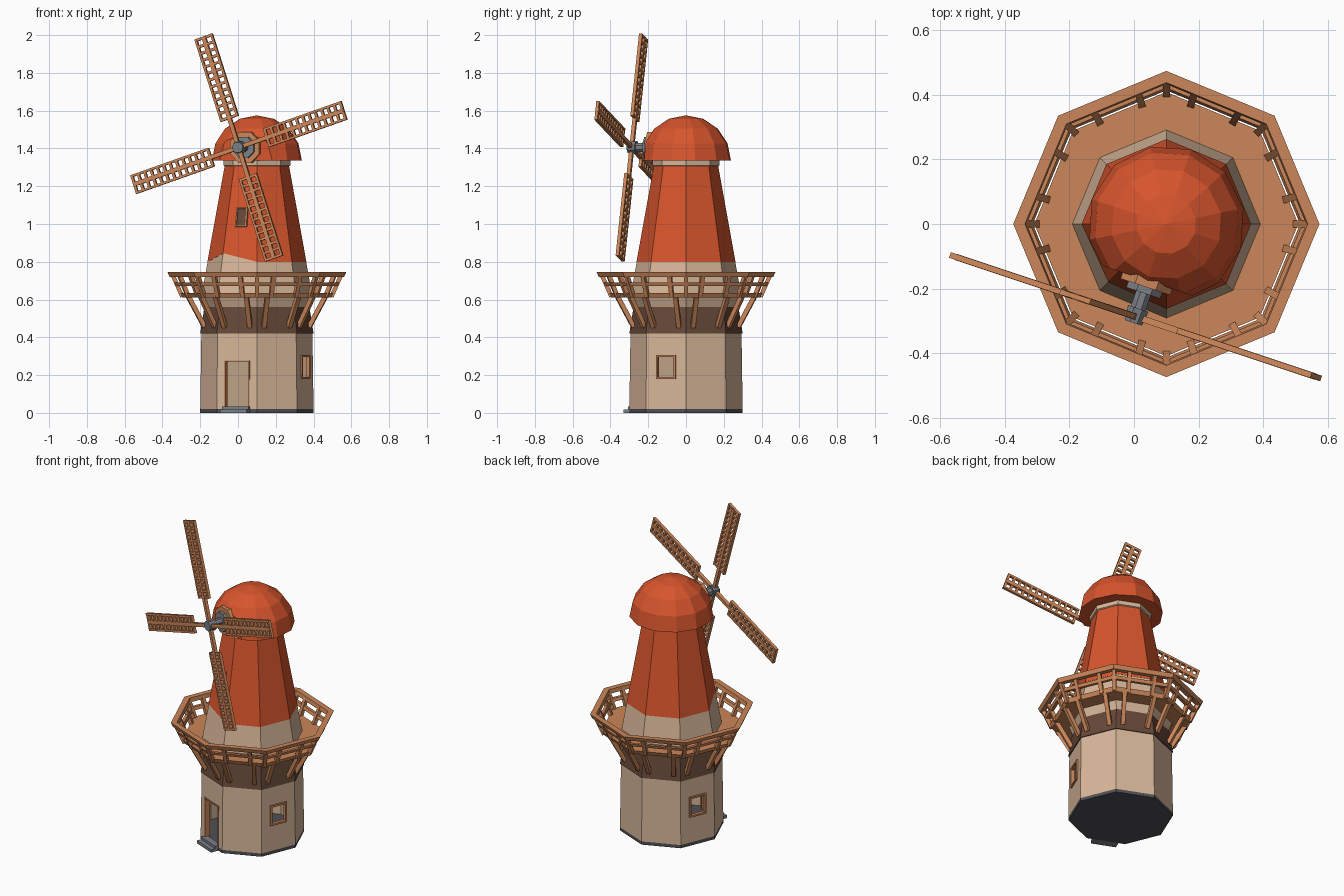
import bpy, bmesh
from math import sin, cos, pi, radians
from mathutils import Matrix, Vector

if "Cube" in bpy.data.objects:
    bpy.data.objects.remove(bpy.data.objects["Cube"])

CX = 0.10                     # tower axis
APO = cos(pi / 8)             # octagon apothem factor


def material(name, rgb):
    m = bpy.data.materials.new(name)
    m.diffuse_color = (*rgb, 1)
    m.use_nodes = True
    m.node_tree.nodes["Principled BSDF"].inputs["Base Color"].default_value = m.diffuse_color
    return m


RED = material("red_roof", (0.68, 0.09, 0.026))
WOOD = material("light_wood", (0.60, 0.24, 0.10))
BROWN = material("dark_brown", (0.13, 0.065, 0.04))
BEIGE = material("plaster", (0.68, 0.47, 0.32))
STONE = material("dark_stone", (0.08, 0.08, 0.09))
STEEL = material("steel", (0.20, 0.22, 0.24))


def finish(name, bm, mat, closed=True):
    if closed:
        bmesh.ops.recalc_face_normals(bm, faces=bm.faces)
    me = bpy.data.meshes.new(name)
    bm.to_mesh(me)
    bm.free()
    ob = bpy.data.objects.new(name, me)
    bpy.context.collection.objects.link(ob)
    if mat:
        me.materials.append(mat)
    return ob


def frame(deg):
    """Local -y points outward from the tower axis at this compass angle."""
    return Matrix.Translation((CX, 0, 0)) @ Matrix.Rotation(radians(deg - 270), 4, 'Z')


def lathe(name, profile, mat, n=8, turn=0.0, closed=True):
    bm = bmesh.new()
    rings = [[bm.verts.new((CX + r * cos(2 * pi * i / n + turn), r * sin(2 * pi * i / n + turn), z))
              for i in range(n)] for r, z in profile]
    for a, b in zip(rings, rings[1:]):
        for i in range(n):
            k = (i + 1) % n
            bm.faces.new((a[i], a[k], b[k], b[i]))
    bmesh.ops.remove_doubles(bm, verts=bm.verts, dist=1e-5)
    return finish(name, bm, mat, closed)


def box(bm, lo, hi, M=Matrix()):
    lo, hi = Vector(lo), Vector(hi)
    S = Matrix.Diagonal((*(hi - lo), 1))
    bmesh.ops.create_cube(bm, size=1, matrix=M @ Matrix.Translation((lo + hi) / 2) @ S)


def beam(bm, p, q, w, M=Matrix()):
    p, q = Vector(p), Vector(q)
    d = q - p
    R = d.to_track_quat('Z', 'X').to_matrix().to_4x4()
    S = Matrix.Diagonal((w, w, d.length, 1))
    bmesh.ops.create_cube(bm, size=1, matrix=M @ Matrix.Translation((p + q) / 2) @ R @ S)


def rod(bm, d0, d1, r0, r1, n, M, z):
    """Cylinder or cone lying along the local -y axis between two distances."""
    T = Matrix.Translation((0, -(d0 + d1) / 2, z)) @ Matrix.Rotation(pi / 2, 4, 'X')
    T = T @ Matrix.Rotation(pi / n, 4, 'Z')
    bmesh.ops.create_cone(bm, cap_ends=True, segments=n, radius1=r0, radius2=r1,
                          depth=d1 - d0, matrix=M @ T)


def casing(bm, half, z0, z1, d0, d1, t, M, sill=True):
    box(bm, (-half - t, -d1, z0), (-half, -d0, z1), M)
    box(bm, (half, -d1, z0), (half + t, -d0, z1), M)
    box(bm, (-half - t, -d1, z1), (half + t, -d0, z1 + t), M)
    if sill:
        box(bm, (-half - t, -d1, z0 - t), (half + t, -d0, z0), M)


# Tower body
lathe("plinth", [(0, 0), (0.30, 0), (0.30, 0.02), (0, 0.02)], STONE)
wall = lathe("lower_wall", [(0.30, 0.02), (0.294, 0.42)], BEIGE, closed=False)
sol = wall.modifiers.new("thickness", 'SOLIDIFY')
sol.thickness, sol.offset = 0.012, -1
lathe("brown_band", [(0, 0.42), (0.30, 0.42), (0.278, 0.56), (0, 0.56)], BROWN)
lathe("upper_wall", [(0, 0.56), (0.275, 0.56), (0.295, 0.61), (0.25, 0.86), (0.16, 1.30),
                     (0.178, 1.31), (0.178, 1.345), (0, 1.345)], BEIGE)

# Door and window openings
DOOR, WINDOWS = 247.5, (337.5, 157.5)
openings = [(DOOR, 0.07, 0.03, 0.275)] + [(a, 0.05, 0.185, 0.30) for a in WINDOWS]
for i, (a, half, z0, z1) in enumerate(openings):
    bm = bmesh.new()
    box(bm, (-half, -0.34, z0), (half, -0.2, z1), frame(a))
    cut = finish(f"opening_cutter_{i}", bm, None)
    cut.hide_render = True
    cut.display_type = 'WIRE'
    mod = wall.modifiers.new("opening", 'BOOLEAN')
    mod.operation, mod.object, mod.solver = 'DIFFERENCE', cut, 'EXACT'

bm = bmesh.new()
for a in WINDOWS:
    casing(bm, 0.045, 0.19, 0.295, 0.262, 0.283, 0.011, frame(a))
finish("window_frames", bm, WOOD)
bm = bmesh.new()
casing(bm, 0.066, 0.02, 0.271, 0.245, 0.278, 0.007, frame(DOOR), sill=False)
finish("door_frame", bm, WOOD)
bm = bmesh.new()
box(bm, (-0.075, -0.328, 0), (0.075, -0.26, 0.018), frame(DOOR))
box(bm, (-0.075, -0.30, 0.018), (0.075, -0.26, 0.033), frame(DOOR))
finish("door_step", bm, STEEL)

# Red cladding, with its lower edge lifted on the front face
skirt = lathe("red_cladding", [(0.262, 0.80), (0.170, 1.31), (0.155, 1.31), (0.247, 0.80),
                               (0.262, 0.80)], RED)
for v in skirt.data.vertices:
    if v.co.z < 0.9:
        lift = 0.045 if v.co.y < -0.12 and v.co.x < 0.05 else 0
        v.co.z += lift
        v.co.x = CX + (v.co.x - CX) * (1 - 0.7 * lift)
        v.co.y *= 1 - 0.7 * lift
lean = frame(DOOR) @ Matrix.Translation((0, -0.204, 1.035)) @ Matrix.Rotation(radians(-9.5), 4, 'X')
bm = bmesh.new()
box(bm, (-0.027, -0.006, -0.045), (0.027, 0.01, 0.045), lean)
finish("upper_window", bm, BROWN)
bm = bmesh.new()
casing(bm, 0.025, -0.045, 0.045, -0.01, 0.012, 0.007, lean)
finish("upper_window_frame", bm, WOOD)

# Balcony deck and rails
lathe("balcony_deck", [(0.27, 0.61), (0.395, 0.61), (0.408, 0.635), (0.27, 0.635), (0.27, 0.61)], WOOD)
lathe("top_rail", [(0.432, 0.72), (0.462, 0.72), (0.473, 0.745), (0.437, 0.745), (0.432, 0.72)], WOOD)
lathe("middle_rail", [(0.413, 0.672), (0.432, 0.672), (0.440, 0.69), (0.421, 0.69), (0.413, 0.672)], WOOD)
posts, braces = bmesh.new(), bmesh.new()
for k in range(8):
    beam(posts, (0, -0.395, 0.615), (0, -0.448, 0.735), 0.022, frame(45 * k))
    for s in (-1, 1):
        M = frame(45 * k + 22.5)
        beam(posts, (s * 0.07, -0.395 * APO, 0.615), (s * 0.076, -0.448 * APO, 0.735), 0.022, M)
        beam(braces, (s * 0.072, -0.292 * APO, 0.455), (s * 0.088, -0.385 * APO, 0.615), 0.024, M)
finish("railing_posts", posts, WOOD)
finish("balcony_braces", braces, WOOD)

# Domed cap, sliced flat where the shaft leaves it
YAW, HUB_Z = 251.6, 1.405
H = frame(YAW)
arc = [(0.243 * cos(pi / 2 * i / 4), 1.335 + 0.24 * sin(pi / 2 * i / 4)) for i in range(4)]
dome = lathe("domed_cap", [(0, 1.335)] + arc + [(0, 1.575)], RED, n=12, turn=radians(YAW))
bm = bmesh.new()
bm.from_mesh(dome.data)
out = H.to_3x3() @ Vector((0, -1, 0))
res = bmesh.ops.bisect_plane(bm, geom=bm.verts[:] + bm.edges[:] + bm.faces[:],
                             plane_co=H @ Vector((0, -0.185, 0)), plane_no=out, clear_outer=True)
bmesh.ops.holes_fill(bm, edges=[e for e in bm.edges if e.is_boundary])
bm.to_mesh(dome.data)
bm.free()

# Shaft and hub
bm = bmesh.new()
rod(bm, 0.165, 0.205, 0.088, 0.088, 8, H, HUB_Z)
finish("shaft_collar", bm, WOOD)
bm = bmesh.new()
rod(bm, 0.205, 0.225, 0.06, 0.06, 8, H, HUB_Z)
rod(bm, 0.225, 0.29, 0.026, 0.026, 8, H, HUB_Z)
rod(bm, 0.275, 0.322, 0.036, 0.03, 8, H, HUB_Z)
finish("shaft_and_hub", bm, STEEL)

# Four lattice sails
R0, R1, W, GAPS = 0.16, 0.62, 0.052, 12
for k in range(4):
    M = H @ Matrix.Translation((0, -0.302, HUB_Z)) @ Matrix.Rotation(-radians(18.5 + 90 * k), 4, 'Y')
    bm = bmesh.new()
    box(bm, (0, -0.010, -0.011), (R1 - 0.005, 0.010, 0.011), M)
    for s in (-1, 1):
        lo, hi = sorted((s * W, s * (W - 0.012)))
        box(bm, (R0, -0.009, lo), (R1, 0.009, hi), M)
    for i in range(GAPS + 1):
        x = R0 + (R1 - R0 - 0.014) * i / GAPS
        box(bm, (x, -0.008, -W + 0.001), (x + 0.014, 0.008, W - 0.001), M)
    finish(f"sail_{k + 1}", bm, WOOD)
